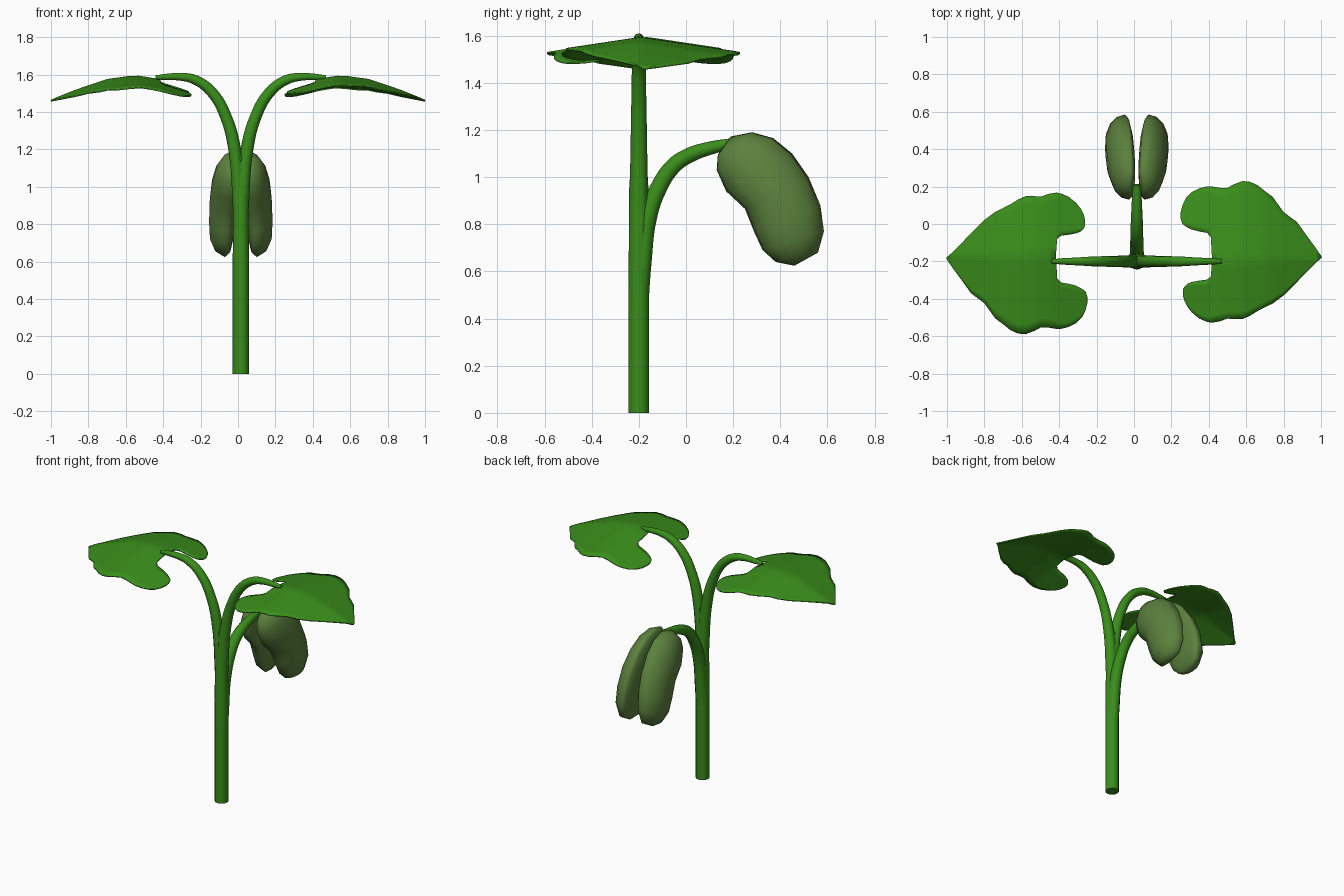
import bpy, bmesh, math
from mathutils import Matrix

if "Cube" in bpy.data.objects:
    bpy.data.objects.remove(bpy.data.objects["Cube"])

CX, CY = 0.015, -0.2   # stem axis


def material(name, rgb):
    m = bpy.data.materials.new(name)
    m.diffuse_color = (*rgb, 1)
    m.use_nodes = True
    m.node_tree.nodes["Principled BSDF"].inputs["Base Color"].default_value = m.diffuse_color
    return m


GREEN = material("leaf_green", (0.042, 0.27, 0.011))
OLIVE = material("seed_olive", (0.107, 0.22, 0.048))


def tube(name, pts):
    """Smooth tapering stalk through (x, y, z, radius) points."""
    cu = bpy.data.curves.new(name, 'CURVE')
    cu.dimensions = '3D'
    cu.bevel_depth = 1.0
    cu.bevel_resolution = 4
    cu.use_fill_caps = True
    cu.resolution_u = 6
    sp = cu.splines.new('BEZIER')
    sp.bezier_points.add(len(pts) - 1)
    for bp, (x, y, z, r) in zip(sp.bezier_points, pts):
        bp.co = (x, y, z)
        bp.radius = r
        bp.handle_left_type = bp.handle_right_type = 'AUTO'
    cu.materials.append(GREEN)
    ob = bpy.data.objects.new(name, cu)
    bpy.context.collection.objects.link(ob)
    return ob


def mesh_object(name, bm, mat):
    bmesh.ops.recalc_face_normals(bm, faces=bm.faces)
    for f in bm.faces:
        f.smooth = True
    me = bpy.data.meshes.new(name)
    bm.to_mesh(me)
    bm.free()
    me.materials.append(mat)
    ob = bpy.data.objects.new(name, me)
    bpy.context.collection.objects.link(ob)
    return ob


# Main stem and the three stalks
tube("main_stem", [(CX, CY, 0, .044), (CX, CY, .5, .044), (CX, CY, .95, .041), (CX, CY, 1.17, .026)])
petiole = [(0, .85, .04), (.033, 1.2, .034), (.078, 1.37, .031), (.15, 1.5, .029),
           (.24, 1.57, .026), (.32, 1.588, .021), (.4, 1.587, .017), (.455, 1.585, .011)]
for side, s in (("left", -1), ("right", 1)):
    tube(side + "_leaf_stalk", [(CX + s * d, CY, z, r) for d, z, r in petiole])
tube("seed_stalk", [(CX, y, z, r) for y, z, r in (
    (-.2, .45, .04), (-.185, .65, .04), (-.163, .82, .038), (-.118, .95, .036),
    (-.05, 1.05, .034), (.02, 1.095, .032), (.1, 1.122, .028), (.21, 1.145, .022))])

# Leaf blade columns: x, inner y, outer y (lobe first, then vein to edge)
V = -0.193
LOBES = [
    [(.25, .03, .06), (.26, 0, .1), (.28, -.015, .14), (.31, -.03, .17),
     (.35, -.04, .19), (.39, -.047, .2), (.412, -.07, .2)],
    [(.262, -.35, -.38), (.27, -.335, -.41), (.285, -.32, -.44), (.31, -.31, -.472),
     (.35, -.303, -.505), (.39, -.298, -.522), (.412, -.28, -.527)]]
BLADE = [(.418, .2, -.527), (.46, .193, -.52), (.5, .193, -.505), (.53, .21, -.508), (.58, .229, -.508),
         (.62, .225, -.49), (.66, .207, -.465), (.7, .175, -.444), (.74, .145, -.425), (.8, .062, -.38),
         (.87, .01, -.31), (.92, -.06, -.258), (.97, -.128, -.207), (1.0, -.172, -.182)]
VEIN = [(.2, 1.51), (.42, 1.572), (.55, 1.593), (.7, 1.572), (.85, 1.522), (1.01, 1.458)]


def leaf_z(x, y):
    for (x0, z0), (x1, z1) in zip(VEIN, VEIN[1:]):
        if x <= x1:
            t = (x - x0) / (x1 - x0)
            break
    return z0 + t * (z1 - z0) - 0.15 * max(0, abs(y - V) - 0.004)


def leaf(name, flip):
    bm = bmesh.new()
    n = 8
    for half in (0, 1):
        cols = LOBES[half] + [(c[0], V if c[0] < 1 else -.177, c[1 + half]) for c in BLADE]
        grid = []
        for x, a, b in cols:
            ys = [a + (b - a) * i / n for i in range(n + 1)]
            grid.append([bm.verts.new((x, y, leaf_z(x, y))) for y in ys])
        for p, q in zip(grid, grid[1:]):
            for i in range(n):
                bm.faces.new((p[i], q[i], q[i + 1], p[i + 1]))
    bmesh.ops.remove_doubles(bm, verts=bm.verts, dist=0.0005)
    if flip:   # opposite leaf is the same blade turned half round
        bmesh.ops.rotate(bm, verts=bm.verts, cent=(0, -.18, 0),
                         matrix=Matrix.Rotation(math.pi, 3, 'Z'))
    ob = mesh_object(name, bm, GREEN)
    sol = ob.modifiers.new("thickness", 'SOLIDIFY')
    sol.thickness = 0.008
    sol.offset = 0


leaf("right_leaf", False)
leaf("left_leaf", True)

# Seed halves: kidney stations (back y, z, front y, z, outward bulge)
BEAN = [(.28, 1.19, .135, 1.095, .07), (.37, 1.165, .13, 1.03, .098), (.45, 1.1, .17, .94, .115),
        (.52, 1.0, .25, .865, .118), (.57, .88, .29, .765, .112), (.585, .77, .325, .69, .1),
        (.56, .68, .38, .64, .065)]


def seed_half(name, s):
    bm = bmesh.new()
    n = 14
    rim = lambda z: .045 + .045 * (1.18 - z) / .55 - CX
    rings = []
    for y0, z0, y1, z1, b in BEAN:
        ring = []
        for i in range(n):
            a = 2 * math.pi * i / n
            k, h = math.cos(a), math.sin(a)
            y, z = (y0 + y1) / 2 + k * (y0 - y1) / 2, (z0 + z1) / 2 + k * (z0 - z1) / 2
            off = h * (b if h > 0 else .28 * b)
            ring.append(bm.verts.new((CX + s * (rim(z) + off), y, z)))
        rings.append(ring)
    for p, q in zip(rings, rings[1:]):
        for i in range(n):
            j = (i + 1) % n
            bm.faces.new((p[i], p[j], q[j], q[i]))
    for ring, (y, z) in ((rings[0], (.19, 1.172)), (rings[-1], (.46, .624))):
        tip = bm.verts.new((CX + s * (rim(z) + .01), y, z))
        for i in range(n):
            bm.faces.new((ring[i], ring[(i + 1) % n], tip))
    mesh_object(name, bm, OLIVE)


seed_half("left_seed_half", -1)
seed_half("right_seed_half", 1)
